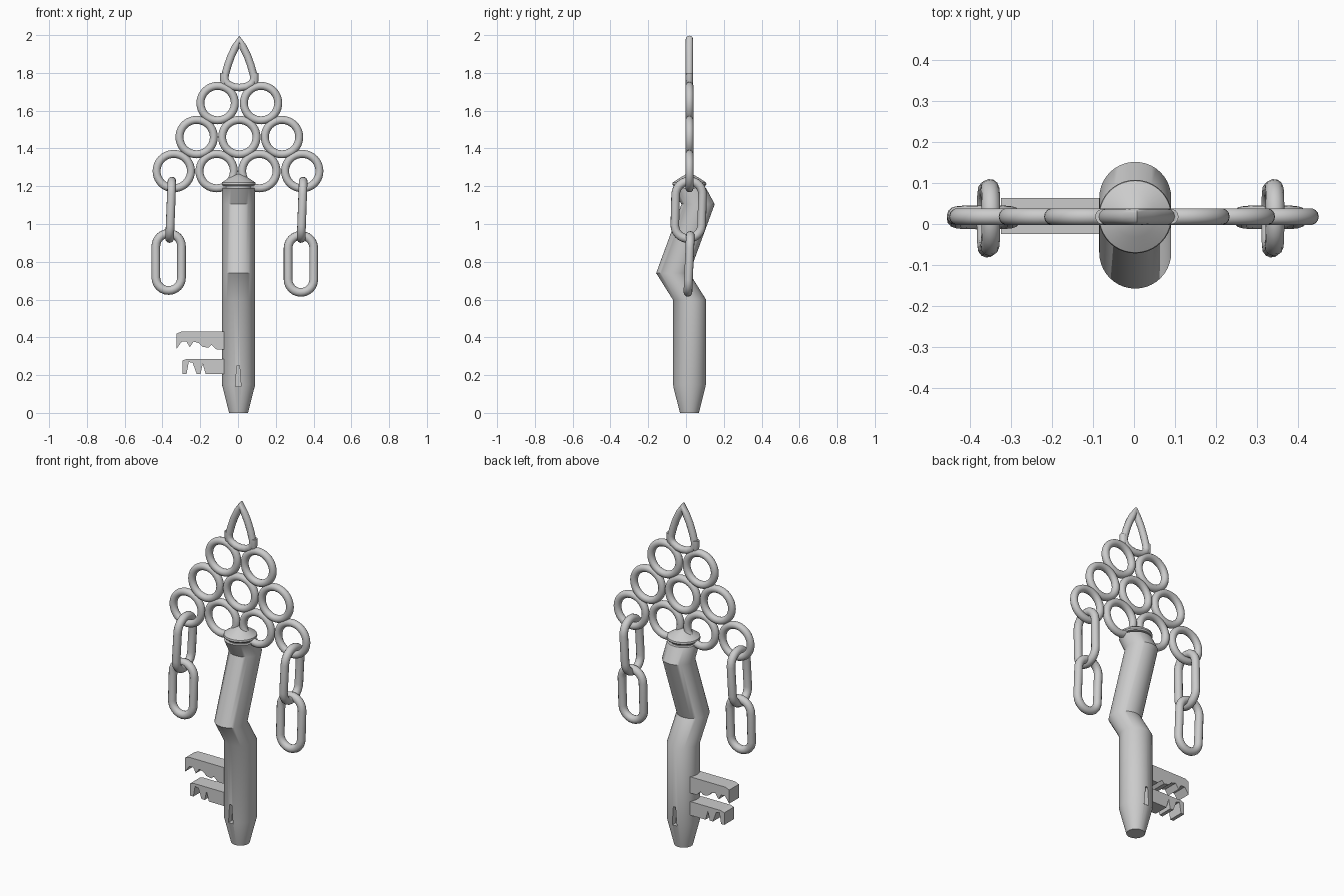
import bpy, bmesh
from math import sin, cos, pi, radians
from mathutils import Vector

if "Cube" in bpy.data.objects:
    bpy.data.objects.remove(bpy.data.objects["Cube"])

Y = 0.018  # depth of the key's central plane


def finish(ob, angle=35):
    bpy.ops.object.select_all(action='DESELECT')
    ob.select_set(True)
    bpy.context.view_layer.objects.active = ob
    if ob.type == 'CURVE':
        bpy.ops.object.convert(target='MESH')
        ob = bpy.context.view_layer.objects.active
    bpy.ops.object.shade_smooth_by_angle(angle=radians(angle))
    return ob


def tube(name, points, radius):
    cu = bpy.data.curves.new(name, 'CURVE')
    cu.dimensions = '3D'
    cu.bevel_depth = radius
    cu.bevel_resolution = 4
    sp = cu.splines.new('POLY')
    sp.points.add(len(points) - 1)
    for p, co in zip(sp.points, points):
        p.co = (*co, 1)
    sp.use_cyclic_u = True
    ob = bpy.data.objects.new(name, cu)
    bpy.context.collection.objects.link(ob)
    return finish(ob, 60)


def link(name, top, bottom, half_width, edge_on):
    # stadium loop between the centre lines of its two ends
    top, bottom = Vector(top), Vector(bottom)
    up = (top - bottom).normalized()
    side = Vector((0, 1, 0)) if edge_on else Vector((1, 0, 0))
    pts = []
    for start, c in ((0, top - up * half_width), (pi, bottom + up * half_width)):
        for i in range(13):
            a = start + pi * i / 12
            pts.append(c + half_width * (side * cos(a) + up * sin(a)))
    tube(name, pts, 0.023)


def mesh_object(name, bm):
    bmesh.ops.recalc_face_normals(bm, faces=bm.faces)
    me = bpy.data.meshes.new(name)
    bm.to_mesh(me)
    bm.free()
    ob = bpy.data.objects.new(name, me)
    bpy.context.collection.objects.link(ob)
    return ob


def loft(name, sections, x=0.003, n=40):
    # stacked horizontal circles: (height, y centre, radius)
    bm = bmesh.new()
    rows = [[bm.verts.new((x + r * cos(2 * pi * i / n), y + r * sin(2 * pi * i / n), z))
             for i in range(n)] for z, y, r in sections]
    for a, b in zip(rows, rows[1:]):
        for i in range(n):
            j = (i + 1) % n
            bm.faces.new((a[i], a[j], b[j], b[i]))
    bm.faces.new(rows[0])
    bm.faces.new(rows[-1])
    return mesh_object(name, bm)


def plate(name, outline, y0, y1):
    bm = bmesh.new()
    f = bm.faces.new([bm.verts.new((x, y0, z)) for x, z in outline])
    ext = bmesh.ops.extrude_face_region(bm, geom=[f])['geom']
    bmesh.ops.translate(bm, vec=(0, y1 - y0, 0),
                        verts=[v for v in ext if isinstance(v, bmesh.types.BMVert)])
    return mesh_object(name, bm)


# Triangle of rings forming the bow
rows = [(1.64, (-0.108, 0.122)), (1.46, (-0.219, 0.007, 0.233)),
        (1.28, (-0.34, -0.113, 0.113, 0.34))]
for z, xs in rows:
    for x in xs:
        bpy.ops.mesh.primitive_torus_add(major_radius=0.091, minor_radius=0.021,
                                         major_segments=40, minor_segments=14,
                                         location=(x, Y, z), rotation=(pi / 2, 0, 0))
        bpy.context.object.name = "bow_ring"
        finish(bpy.context.object, 60)

# Pointed loop at the top
half = [(0.02, 1.937), (0.043, 1.89), (0.061, 1.84), (0.075, 1.79), (0.077, 1.765),
        (0.064, 1.743), (0.035, 1.727)]
loop = [(0, 1.977)] + half + [(0, 1.722)] + [(-x, z) for x, z in reversed(half)]
tube("top_loop", [(x + 0.007, Y, z) for x, z in loop], 0.02)
for s in (-1, 1):
    prong = loft("loop_prong", [(1.735, Y, 0.012), (1.76, Y, 0.019), (1.80, Y, 0.019)],
                 x=0.007 + s * 0.083, n=14)
    finish(prong, 60)

# Hanging chains
for name, xt, xb, xl, zl in (("left", -0.35, -0.362, -0.367, 0.95),
                             ("right", 0.345, 0.334, 0.333, 0.94)):
    link(name + "_upper_link", (xt, Y, 1.227), (xb, 0.01, 0.923), 0.071, True)
    link(name + "_lower_link", (xl, 0.023, zl), (xl, 0.01, zl - 0.302), 0.068, False)

# Zig-zag shaft with tapered tip
shaft = loft("shaft", [(0, Y, 0.05), (0.15, Y, 0.088), (0.60, Y, 0.088),
                       (0.74, -0.07, 0.088), (1.105, 0.064, 0.088), (1.19, Y, 0.088)])

# Small wedge dents at front and back of the tip
for s in (-1, 1):
    cutter = plate("dent_cutter", [(-0.014, 0.14), (0.016, 0.14), (0.008, 0.25), (-0.006, 0.25)],
                   Y + s * 0.055, Y + s * 0.15)
    cutter.hide_render = True
    cutter.hide_set(True)
    mod = shaft.modifiers.new("dent", 'BOOLEAN')
    mod.operation = 'DIFFERENCE'
    mod.solver = 'EXACT'
    mod.object = cutter
finish(shaft, 40)

# Collar cap on the shaft
cap = loft("shaft_cap", [(1.185, Y, 0.07), (1.20, Y, 0.07), (1.202, Y, 0.084), (1.21, Y, 0.09),
                         (1.22, Y, 0.088), (1.245, Y, 0.05), (1.262, Y, 0.02), (1.266, Y, 0.005)])
finish(cap, 40)

# Two toothed bits
plate("upper_bit", [(-0.325, 0.34), (-0.298, 0.377), (-0.272, 0.377), (-0.256, 0.347),
                    (-0.235, 0.377), (-0.208, 0.37), (-0.187, 0.35), (-0.156, 0.345),
                    (-0.14, 0.36), (-0.113, 0.335), (-0.03, 0.335), (-0.03, 0.43),
                    (-0.30, 0.43), (-0.325, 0.42)], -0.025, 0.064)
plate("lower_bit", [(-0.293, 0.207), (-0.272, 0.207), (-0.261, 0.27), (-0.24, 0.265),
                    (-0.219, 0.207), (-0.198, 0.207), (-0.187, 0.26), (-0.171, 0.205),
                    (-0.03, 0.205), (-0.03, 0.285), (-0.272, 0.285), (-0.293, 0.278)],
      -0.025, 0.064)
